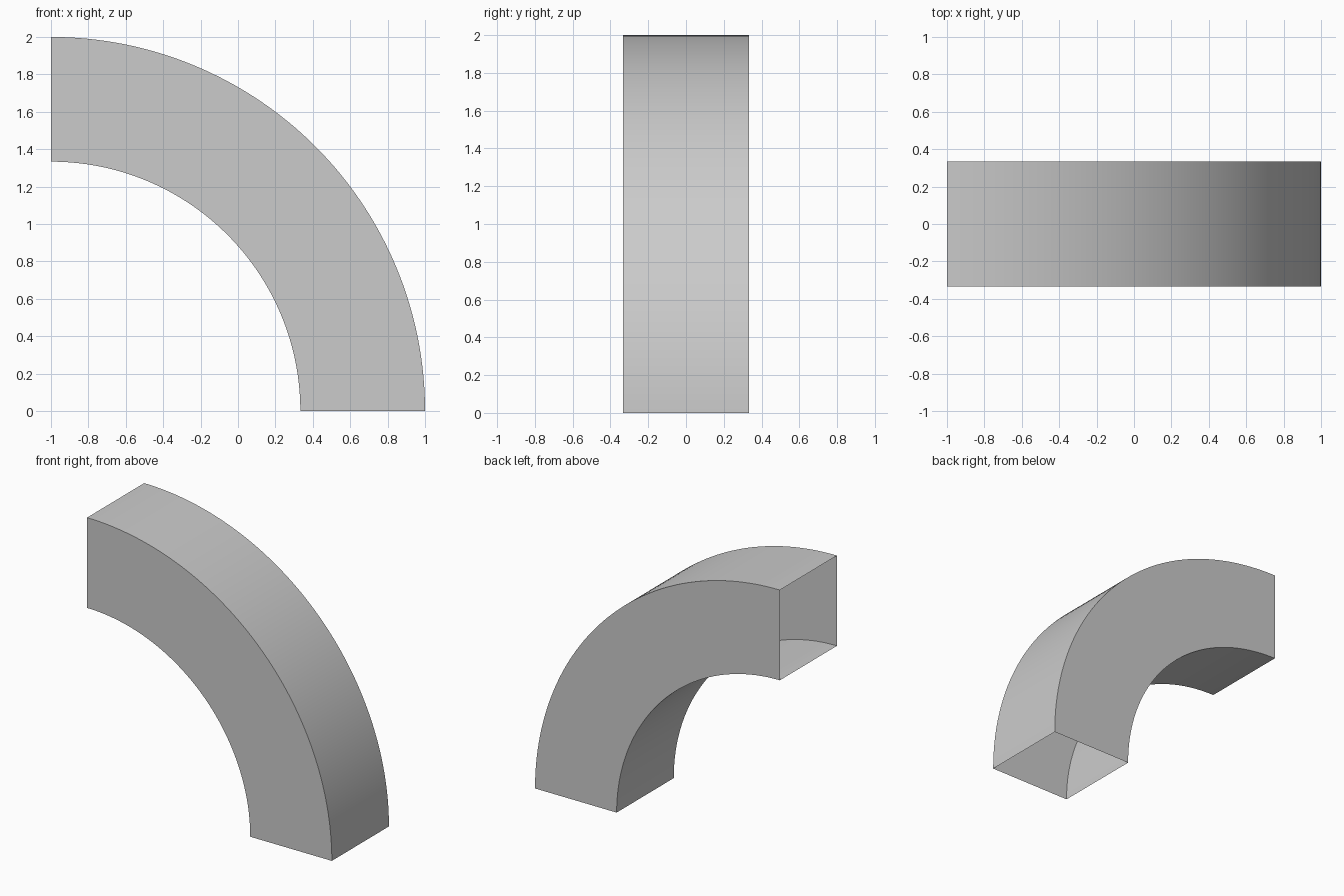
import bpy, bmesh, math

if "Cube" in bpy.data.objects:
    bpy.data.objects.remove(bpy.data.objects["Cube"])

OUTER = 2.0          # outer bend radius
INNER = 4 / 3        # inner bend radius
HALF = 1 / 3         # half depth of the square section
STEPS = 64

# Square duct section at the foot of the bend, swept a quarter turn, open at both ends
bm = bmesh.new()
section = [(INNER, -HALF), (OUTER, -HALF), (OUTER, HALF), (INNER, HALF)]
rings = []
for i in range(STEPS + 1):
    a = math.pi / 2 * i / STEPS
    rings.append([bm.verts.new((r * math.cos(a) - 1, y, r * math.sin(a)))
                  for r, y in section])
for low, high in zip(rings, rings[1:]):
    for j in range(4):
        k = (j + 1) % 4
        bm.faces.new((low[j], low[k], high[k], high[j]))

mesh = bpy.data.meshes.new("duct_elbow")
bm.to_mesh(mesh)
bm.free()
duct = bpy.data.objects.new("duct_elbow", mesh)
bpy.context.collection.objects.link(duct)

# Smooth along the bend, crisp at the four corners
bpy.context.view_layer.objects.active = duct
duct.select_set(True)
bpy.ops.object.shade_smooth_by_angle(angle=math.radians(30))
